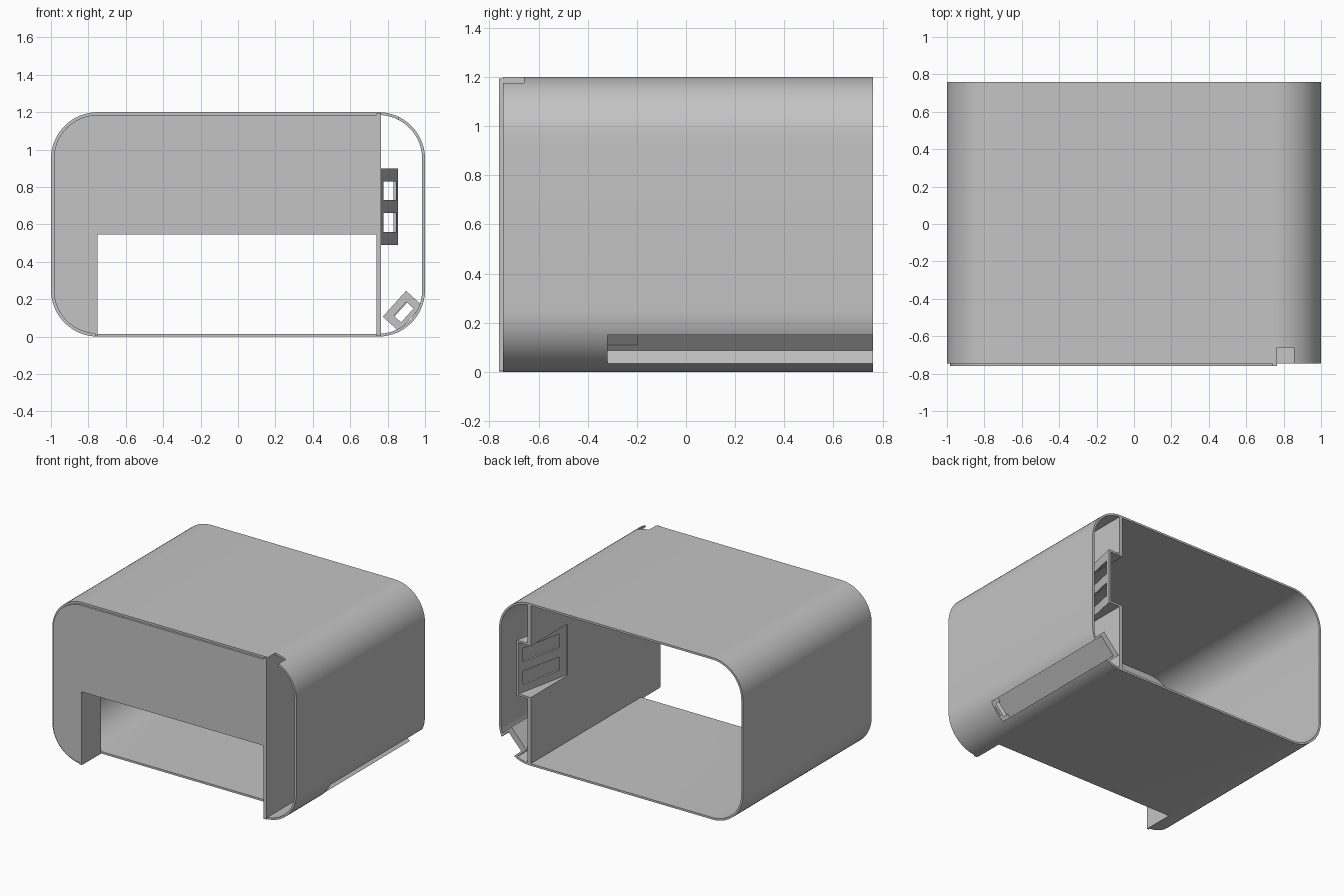
import bpy, bmesh, math
from mathutils import Vector

cube = bpy.data.objects.get("Cube")
if cube:
    bpy.data.objects.remove(cube, do_unlink=True)

grey = bpy.data.materials.new("plain grey")
grey.use_nodes = True
colour = (0.55, 0.55, 0.55, 1)
grey.diffuse_color = colour
grey.node_tree.nodes["Principled BSDF"].inputs["Base Color"].default_value = colour

BACK, FRONT, WALL = 0.76, -0.76, 0.015


def finish(name, bm):
    bmesh.ops.recalc_face_normals(bm, faces=bm.faces)
    mesh = bpy.data.meshes.new(name)
    bm.to_mesh(mesh)
    bm.free()
    mesh.materials.append(grey)
    obj = bpy.data.objects.new(name, mesh)
    bpy.context.collection.objects.link(obj)
    return obj


def extrude(name, points, axis_vec, place):
    """Sweep a flat outline along a vector."""
    bm = bmesh.new()
    face = bm.faces.new([bm.verts.new(place(*p)) for p in points])
    new = bmesh.ops.extrude_face_region(bm, geom=[face])["geom"]
    verts = [v for v in new if isinstance(v, bmesh.types.BMVert)]
    bmesh.ops.translate(bm, verts=verts, vec=axis_vec)
    return finish(name, bm)


def prism(name, points, y0, y1):
    return extrude(name, points, Vector((0, y1 - y0, 0)), lambda x, z: (x, y0, z))


def box(name, x0, x1, y0, y1, z0, z1):
    return prism(name, [(x0, z0), (x1, z0), (x1, z1), (x0, z1)], y0, y1)


def cut(obj, *cutters):
    for cutter in cutters:
        mod = obj.modifiers.new("cut", "BOOLEAN")
        mod.operation, mod.solver, mod.object = "DIFFERENCE", "EXACT", cutter
        bpy.context.view_layer.objects.active = obj
        bpy.ops.object.modifier_apply(modifier=mod.name)
        bpy.data.objects.remove(cutter, do_unlink=True)


def rounded(inset, steps=16):
    """Rounded rectangle outline of the housing, moved inward by inset."""
    radius, points = 0.25 - inset, []
    for quarter, (cx, cz) in enumerate([(0.75, 0.95), (-0.75, 0.95), (-0.75, 0.25), (0.75, 0.25)]):
        for i in range(steps + 1):
            a = math.pi / 2 * (quarter + i / steps)
            points.append((cx + radius * math.cos(a), cz + radius * math.sin(a)))
    return points


# Tilted coordinates of the corner channel: along the slope, and outward
tilt = math.radians(48)


def corner(a, b):
    a += 0.69
    return (a * math.cos(tilt) + b * math.sin(tilt), a * math.sin(tilt) - b * math.cos(tilt))


def channel_prism(name, half, b0, b1, y0, y1):
    return prism(name, [corner(-half, b0), corner(half, b0), corner(half, b1), corner(-half, b1)], y0, y1)


def groove():
    return channel_prism("groove_cutter", 0.077, 0.55, 0.72, -0.32, 0.8)


# Rounded tube housing, open at both ends
bm = bmesh.new()
loops = [[bm.verts.new((x, y, z)) for x, z in rounded(inset)]
         for inset, y in [(0, -0.745), (0, BACK), (WALL, BACK), (WALL, -0.745)]]
for k, loop in enumerate(loops):
    nxt = loops[(k + 1) % len(loops)]
    for i in range(len(loop)):
        j = (i + 1) % len(loop)
        bm.faces.new((loop[i], loop[j], nxt[j], nxt[i]))
housing = finish("housing", bm)
cut(housing,
    box("floor_cutter", -0.75, 0.74, -0.9, -0.53, -0.1, 0.1),
    box("notch_cutter", 0.765, 0.855, -0.9, -0.66, 1.15, 1.3),
    groove())

# Front panel with a large opening at the bottom
panel = prism("front_panel", rounded(WALL), FRONT, -0.735)
cut(panel,
    box("side_cutter", 0.765, 1.2, -1, 0, -0.1, 1.4),
    box("opening_cutter", -0.765, 0.745, -1, 0, -0.1, 0.56))

# Walls lining the opening
box("opening_side_wall", -0.765, -0.75, FRONT, -0.53, 0.002, 0.56)
box("opening_top_wall", -0.765, 0.745, FRONT, -0.53, 0.545, 0.56)

# Divider wall running the full depth, open at the latch pocket
PY, PZ0, PZ1 = 0.33, 0.49, 0.90
divider = box("divider_wall", 0.74, 0.765, FRONT, BACK, 0.004, 1.194)
cut(divider, box("pocket_cutter", 0.6, 0.9, PY, 1, PZ0 + WALL, PZ1 - WALL))

# Latch pocket: sloping plate with two slots, closed above and below
ramp = [(0.75, PY), (0.765, PY), (0.855, BACK), (0.84, BACK)]
plate = extrude("pocket_plate", ramp, Vector((0, 0, PZ1 - PZ0)), lambda x, y: (x, y, PZ0))
cut(plate, *[box("slot_cutter", 0.6, 1, 0.39, 0.72, z, z + 0.1) for z in (0.56, 0.73)])
wedge = [(0.75, PY), (0.765, PY), (0.855, BACK), (0.75, BACK)]
for name, z in (("pocket_bottom", PZ0), ("pocket_top", PZ1 - WALL)):
    extrude(name, wedge, Vector((0, 0, WALL)), lambda x, y, z=z: (x, y, z))

# Slanted channel in the lower corner, with a hole through its end cap
channel = channel_prism("corner_channel", 0.093, 0.504, 0.62, -0.34, BACK)
cut(channel, groove(), channel_prism("hole_cutter", 0.05, 0.545, 0.597, -0.5, -0.2))

# Smooth the rounded corners, keep the edges sharp
bpy.ops.object.select_all(action="DESELECT")
housing.select_set(True)
panel.select_set(True)
bpy.context.view_layer.objects.active = housing
bpy.ops.object.shade_smooth_by_angle(angle=math.radians(30))
